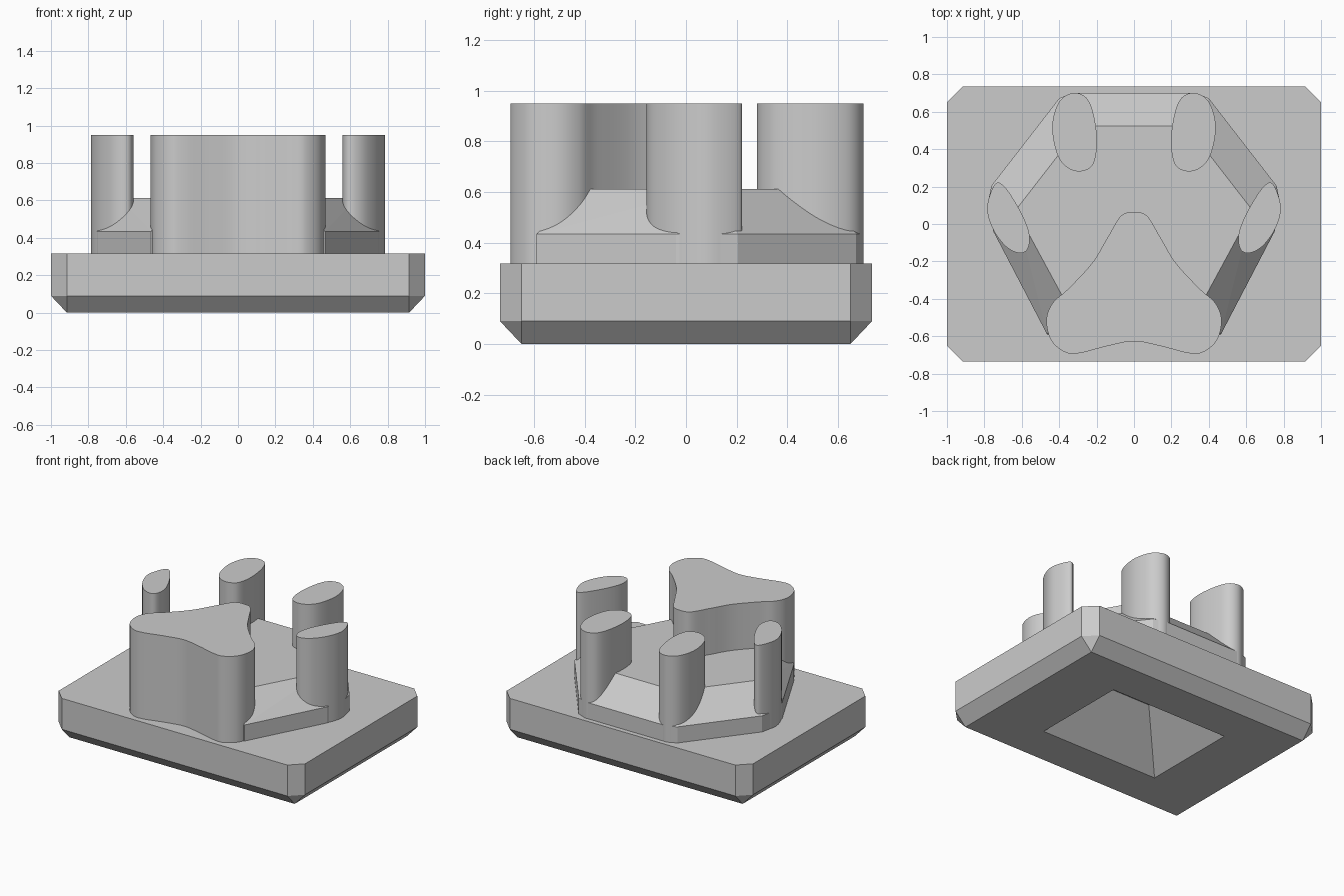
import bpy, bmesh
from mathutils import Vector

if "Cube" in bpy.data.objects:
    bpy.data.objects.remove(bpy.data.objects["Cube"])

grey = bpy.data.materials.new("light_grey")
grey.diffuse_color = (0.6, 0.6, 0.6, 1)
grey.use_nodes = True
grey.node_tree.nodes["Principled BSDF"].inputs["Base Color"].default_value = grey.diffuse_color


def add_object(name, bm, smooth=False):
    bmesh.ops.recalc_face_normals(bm, faces=bm.faces[:])
    mesh = bpy.data.meshes.new(name)
    bm.to_mesh(mesh)
    bm.free()
    mesh.materials.append(grey)
    obj = bpy.data.objects.new(name, mesh)
    bpy.context.collection.objects.link(obj)
    if smooth:
        bpy.ops.object.select_all(action='DESELECT')
        bpy.context.view_layer.objects.active = obj
        obj.select_set(True)
        bpy.ops.object.shade_smooth_by_angle(angle=0.6)
    return obj


def hull(name, points):
    bm = bmesh.new()
    verts = [bm.verts.new(p) for p in points]
    result = bmesh.ops.convex_hull(bm, input=verts)
    spare = [v for v in bm.verts if not v.link_faces]
    bmesh.ops.delete(bm, geom=spare, context='VERTS')
    bmesh.ops.dissolve_limit(bm, angle_limit=0.01, verts=bm.verts[:], edges=bm.edges[:])
    return add_object(name, bm)


def mirrored(points, z):
    return [(s * x, y, z) for x, y in points for s in (-1, 1)]


def rect(x, y, z):
    return mirrored([(x, y), (x, -y)], z)


def closed_spline(points, steps=8):
    # Catmull-Rom loop through the outline points
    pts = [Vector(p) for p in points]
    n = len(pts)
    out = []
    for i in range(n):
        a, b, c, d = (pts[(i + k) % n] for k in (-1, 0, 1, 2))
        for s in range(steps):
            t = s / steps
            out.append(0.5 * (2 * b + (c - a) * t + (2 * a - 5 * b + 4 * c - d) * t * t
                              + (3 * b - a - 3 * c + d) * t ** 3))
    return out


def column(name, outline, z0=0.31, z1=0.95):
    bm = bmesh.new()
    face = bm.faces.new([bm.verts.new((p.x, p.y, z0)) for p in closed_spline(outline)])
    ext = bmesh.ops.extrude_face_region(bm, geom=[face], use_keep_orig=True)
    top = [g for g in ext["geom"] if isinstance(g, bmesh.types.BMVert)]
    bmesh.ops.translate(bm, verts=top, vec=(0, 0, z1 - z0))
    return add_object(name, bm, smooth=True)


# Base plate: clipped corners, chamfered lower rim
X, Y, C = 1.0, 0.735, 0.085
octagon = [(X, Y - C), (X, C - Y), (X - C, Y), (X - C, -Y)]
base = hull("base_plate", rect(X - C, Y - C, 0) + mirrored(octagon, 0.09) + mirrored(octagon, 0.317))

# Sloped pocket in the underside
pocket = hull("pocket_cutter", rect(0.58, 0.46, -0.1) + rect(0.172, 0.052, 0.308))
pocket.hide_render = True
pocket.hide_set(True)
cut = base.modifiers.new("pocket", 'BOOLEAN')
cut.operation = 'DIFFERENCE'
cut.solver = 'EXACT'
cut.object = pocket

# Raised web joining the columns, with a sloped rim
rim = [(0.33, 0.70), (0.40, 0.672), (0.762, 0.205), (0.782, 0.11), (0.752, -0.04), (0.465, -0.59)]
plateau = [(0.283, 0.525), (0.632, 0.075), (0.375, -0.4)]
hull("raised_web", mirrored(rim, 0.31) + mirrored(rim, 0.435) + mirrored(plateau, 0.612))

# Large three-lobed front column
half = [(0.07, 0.043), (0.14, -0.07), (0.225, -0.21), (0.353, -0.348), (0.433, -0.42),
        (0.468, -0.51), (0.444, -0.62), (0.369, -0.685), (0.29, -0.69), (0.14, -0.652)]
column("front_column", [(0, 0.064)] + half + [(0, -0.627)] + [(-x, y) for x, y in reversed(half)])

# Oval columns, one pair at the back and one at the sides
back = [(0.33, 0.70), (0.255, 0.675), (0.215, 0.58), (0.198, 0.43), (0.225, 0.31),
        (0.315, 0.283), (0.40, 0.35), (0.437, 0.51), (0.405, 0.645)]
side = [(0.743, 0.212), (0.69, 0.197), (0.605, 0.064), (0.56, -0.053), (0.569, -0.134),
        (0.615, -0.155), (0.685, -0.12), (0.754, -0.027), (0.785, 0.09)]
for label, s in (("left", -1), ("right", 1)):
    column("back_column_" + label, [(s * x, y) for x, y in back])
    column("side_column_" + label, [(s * x, y) for x, y in side])
